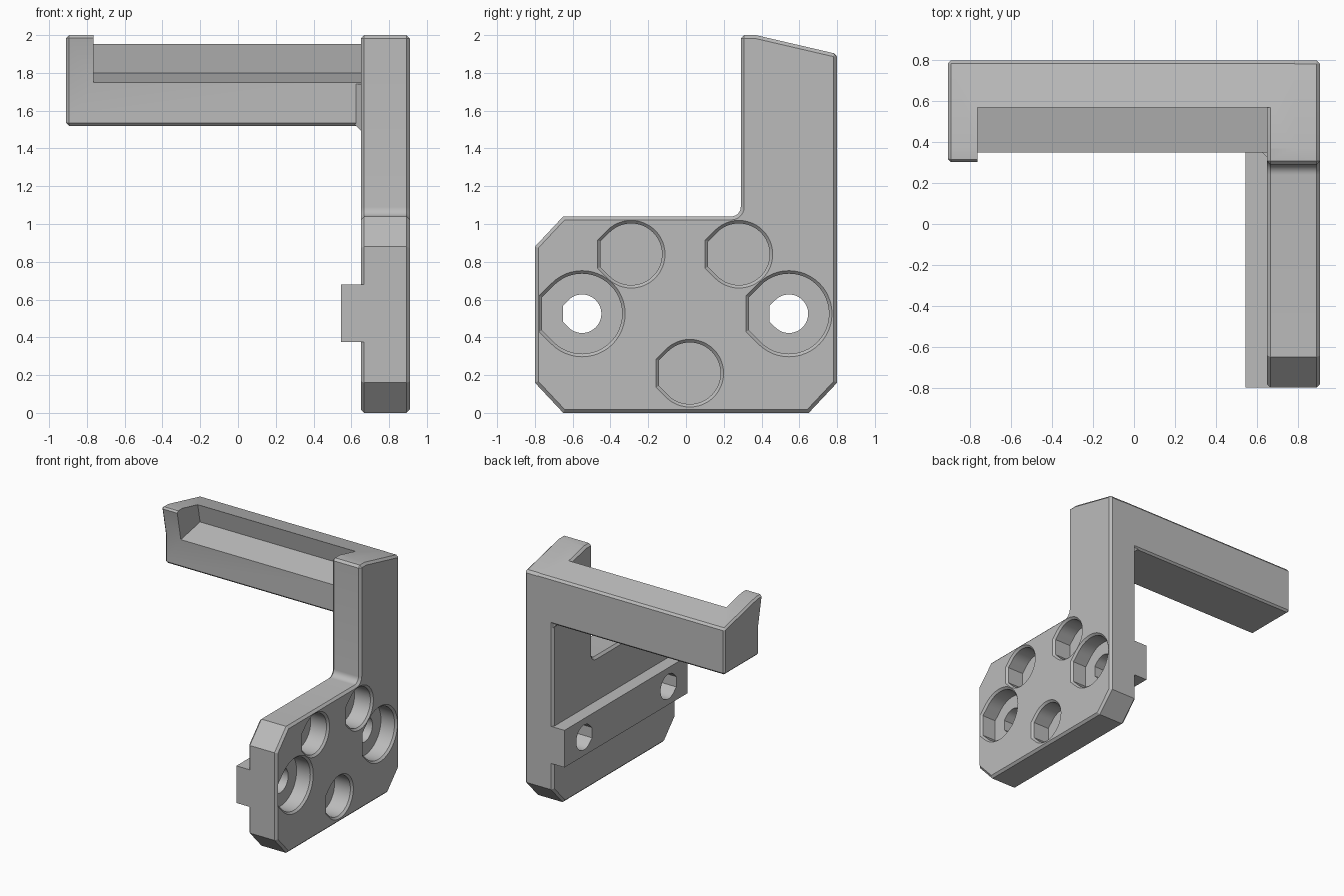
import bpy
import bmesh
from math import cos, sin, pi, radians

cube = bpy.data.objects.get("Cube")
if cube:
    bpy.data.objects.remove(cube, do_unlink=True)

# One plain grey material
grey = bpy.data.materials.new("light grey plastic")
grey.use_nodes = True
colour = (0.5, 0.5, 0.5, 1)
grey.diffuse_color = colour
grey.node_tree.nodes["Principled BSDF"].inputs["Base Color"].default_value = colour


def loft(name, rings):
    """Closed solid through rings given as (x, [(y, z), ...])."""
    bm = bmesh.new()
    loops = [[bm.verts.new((x, y, z)) for y, z in pts] for x, pts in rings]
    n = len(loops[0])
    for a, b in zip(loops, loops[1:]):
        for i in range(n):
            j = (i + 1) % n
            bm.faces.new((a[i], a[j], b[j], b[i]))
    bm.faces.new(loops[0][::-1])
    bm.faces.new(loops[-1])
    bmesh.ops.recalc_face_normals(bm, faces=bm.faces)
    mesh = bpy.data.meshes.new(name)
    bm.to_mesh(mesh)
    bm.free()
    mesh.materials.append(grey)
    ob = bpy.data.objects.new(name, mesh)
    bpy.context.collection.objects.link(ob)
    return ob


def prism(name, x0, x1, pts):
    return loft(name, [(x0, pts), (x1, pts)])


def rect(y0, y1, z0, z1):
    return [(y0, z0), (y1, z0), (y1, z1), (y0, z1)]


def apply(ob, mod):
    bpy.context.view_layer.objects.active = ob
    bpy.ops.object.modifier_apply(modifier=mod.name)


def chamfer(ob, width):
    mod = ob.modifiers.new("chamfer", 'BEVEL')
    mod.width = width
    mod.segments = 1
    mod.limit_method = 'ANGLE'
    mod.angle_limit = radians(60)
    apply(ob, mod)


def combine(ob, other, operation):
    mod = ob.modifiers.new("combine", 'BOOLEAN')
    mod.operation = operation
    mod.solver = 'EXACT'
    mod.object = other
    apply(ob, mod)
    bpy.data.objects.remove(other, do_unlink=True)


def teardrop(y, z, r):
    """Circle whose -y side is squared off by two 45 degree tangents and a flat."""
    steps = 36
    start = 0.75 * pi
    pts = [(y + r * cos(start - 2 * start * i / steps),
            z + r * sin(start - 2 * start * i / steps)) for i in range(steps + 1)]
    flat = r * (2 ** 0.5 - 1)
    return pts + [(y - r, z - flat), (y - r, z + flat)]


# Side plate with upright post and rounded inner corner
r = 0.05
fillet = [(0.29 - r + r * cos(a), 1.04 + r + r * sin(a))
          for a in [-pi / 2 * i / 6 for i in range(7)]]
outline = [(-0.8, 0.16), (-0.65, 0), (0.65, 0), (0.8, 0.16), (0.8, 1.9),
           (0.37, 2), (0.29, 2)] + fillet + [(-0.65, 1.04), (-0.8, 0.88)]
body = prism("mounting_bracket", 0.65, 0.91, outline)
chamfer(body, 0.018)

# Cross arm with end lip, channel cut along its top
arm = prism("arm", -0.91, 0.8, [(0.35, 1.52), (0.8, 1.52), (0.8, 1.9),
                                (0.37, 2), (0.3, 2), (0.35, 1.75)])
chamfer(arm, 0.015)
channel = prism("channel_cutter", -0.765, 0.67,
                [(0.2, 1.72), (0.6, 1.8), (0.55, 2.05), (0.2, 2.05)])
combine(arm, channel, 'DIFFERENCE')
combine(body, arm, 'UNION')

# Small flare where the arm meets the post
flare = loft("flare", [(0.62, rect(0.355, 0.79, 1.525, 1.74)),
                       (0.68, rect(0.3, 0.79, 1.465, 1.74))])
combine(body, flare, 'UNION')

# Locating rail on the inner side
rail = prism("rail", 0.545, 0.75, rect(-0.8, 0.8, 0.375, 0.68))
combine(body, rail, 'UNION')

# Blind pockets and counterbores with chamfered mouths
pockets = [(-0.29, 0.84, 0.163, 0.16), (0.28, 0.84, 0.163, 0.16),
           (0.02, 0.21, 0.163, 0.16),
           (-0.55, 0.525, 0.212, 0.14), (0.545, 0.525, 0.212, 0.14)]
for y, z, rad, depth in pockets:
    cutter = loft("pocket_cutter", [(0.93, teardrop(y, z, rad + 0.036)),
                                    (0.894, teardrop(y, z, rad)),
                                    (0.91 - depth, teardrop(y, z, rad))])
    combine(body, cutter, 'DIFFERENCE')

# Bolt holes through plate and rail
for y in (-0.55, 0.545):
    combine(body, prism("bolt_cutter", 0.4, 0.85, teardrop(y, 0.525, 0.102)), 'DIFFERENCE')

bpy.ops.object.select_all(action='DESELECT')
body.select_set(True)
bpy.context.view_layer.objects.active = body
bpy.ops.object.shade_smooth_by_angle(angle=radians(25))
